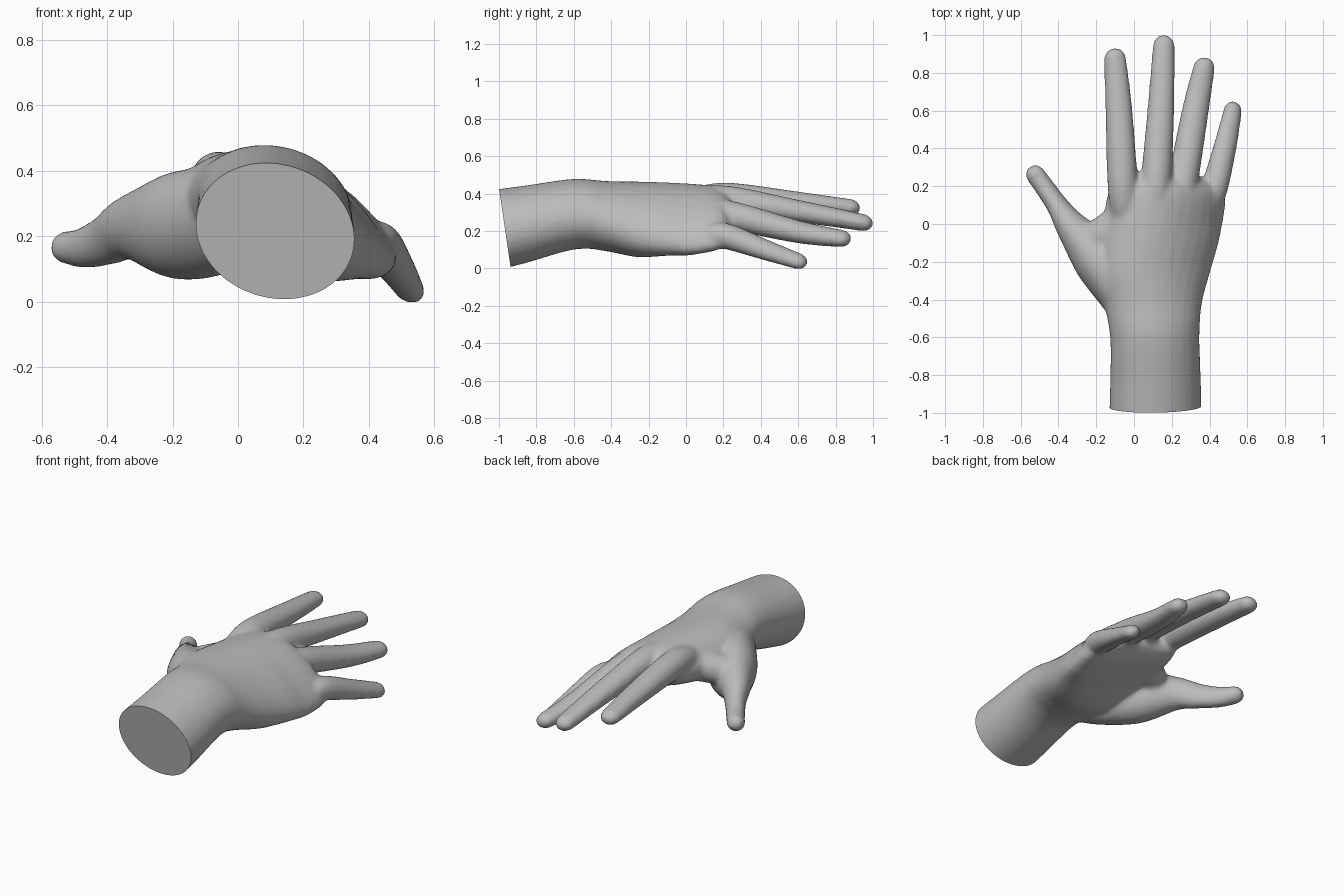
import bpy
import bmesh
from math import sin, cos, pi, radians
from mathutils import Vector, Matrix

old = bpy.data.objects.get("Cube")
if old:
    bpy.data.objects.remove(old, do_unlink=True)

SIDES = 28
PAD = 0.004  # makes up for the shrinkage of the smoothing pass
CIRCLE = [(cos(2 * pi * i / SIDES), sin(2 * pi * i / SIDES)) for i in range(SIDES)]

skin = bpy.data.materials.new("plain_grey")
skin.use_nodes = True
grey = (0.5, 0.5, 0.5, 1)
skin.diffuse_color = grey
skin.node_tree.nodes["Principled BSDF"].inputs["Base Color"].default_value = grey


def spline(rows, steps=6):
    """Catmull-Rom interpolation through rows of numbers."""
    rows = [Vector(row) for row in rows]
    padded = [rows[0]] + rows + [rows[-1]]
    result = []
    for a, b, c, d in zip(padded, padded[1:], padded[2:], padded[3:]):
        for i in range(steps):
            t = i / steps
            result.append(b + (c - a) * (t / 2)
                          + (a * 2 - b * 5 + c * 4 - d) * (t * t / 2)
                          + (b * 3 - a - c * 3 + d) * (t ** 3 / 2))
    return result + [rows[-1]]


def loft(bm, rings):
    """Skin a list of point rings and close both ends."""
    loops = [[bm.verts.new(point) for point in ring] for ring in rings]
    for lower, upper in zip(loops, loops[1:]):
        for i in range(SIDES):
            j = (i + 1) % SIDES
            bm.faces.new((lower[i], lower[j], upper[j], upper[i]))
    bm.faces.new(loops[0][::-1])
    bm.faces.new(loops[-1])


def ellipse(centre, side, up, width, height):
    return [centre + side * width * u + up * height * v for u, v in CIRCLE]


def digit(bm, rows, roll):
    """Round-tipped tube from rows of x, y, z, half width, half thickness."""
    path = spline(rows)
    rings = []
    for k, row in enumerate(path):
        before, after = path[max(k - 1, 0)], path[min(k + 1, len(path) - 1)]
        along = (after - before).to_3d().normalized()
        side = along.cross(Vector((sin(roll), 0, cos(roll)))).normalized()
        up = side.cross(along)
        w, h = row[3] + PAD, row[4] + PAD
        rings.append(ellipse(row.to_3d(), side, up, w, h))
    for k in range(1, 6):
        turn = radians(16 * k)
        rings.append(ellipse(row.to_3d() + along * w * sin(turn), side, up,
                             w * cos(turn), h * cos(turn)))
    loft(bm, rings)
    return row.to_3d(), side, along, up, w, h


def finger(bm, base, middle, tip, roll, size):
    """Finger tapering from a knuckle buried in the palm to its tip."""
    base, middle, tip = Vector(base), Vector(middle), Vector(tip)
    root = base - (middle - base) / 2 - Vector((0, 0, .05))
    widths = (.06, .076, .068, .055)
    heights = (.06, .075, .056, .042)
    rows = [(*point, w * size, h * size)
            for point, w, h in zip((root, base, middle, tip), widths, heights)]
    return digit(bm, rows, roll)


def add_object(name, bm):
    mesh = bpy.data.meshes.new(name)
    bm.to_mesh(mesh)
    bm.free()
    obj = bpy.data.objects.new(name, mesh)
    bpy.context.collection.objects.link(obj)
    return obj


def finish(obj):
    obj.data.materials.clear()
    obj.data.materials.append(skin)
    bpy.ops.object.select_all(action='DESELECT')
    obj.select_set(True)
    bpy.context.view_layer.objects.active = obj
    bpy.ops.object.shade_smooth_by_angle(angle=radians(40))


# Forearm and palm: y, centre x, centre z, half width, half height
palm = [
    (-1.1, .112, .188, .247, .222),
    (-.85, .114, .237, .241, .206),
    (-.6, .11, .289, .237, .188),
    (-.42, .1, .282, .26, .182),
    (-.25, .1, .275, .305, .182),
    (-.05, .142, .294, .317, .15),
    (.17, .172, .308, .31, .114),
    (.25, .14, .32, .24, .06),
]
bm = bmesh.new()
rings = []
for y, cx, cz, a, b in spline(palm):
    # The back of the hand slants and arches more towards the knuckles
    spread = min(max(2 * y + 1, 0), 1)
    slant, arch, fullness = -.1 - .2 * spread, .08 * spread, 1 + .22 * spread
    rings.append([(cx + a * u, y, cz + b * v * (fullness if v < 0 else 1)
                   + slant * a * u - arch * u * u) for u, v in CIRCLE])
loft(bm, rings)

# Skin web between thumb and palm
web = [(-.28, -.08, .24, .09, .08), (-.2, -.075, .275, .09, .085),
       (-.06, 0, .31, .11, .09)]
digit(bm, web, 0)

# Fingers and thumb
thumb = [
    (0, -.5, .28, .1, .13), (-.06, -.36, .25, .13, .16),
    (-.19, -.18, .23, .134, .16), (-.325, -.02, .225, .083, .098),
    (-.4, .09, .188, .055, .074), (-.47, .19, .164, .049, .059),
    (-.523, .262, .165, .048, .046),
]
tips = {
    "index": finger(bm, (-.06, .2, .38), (-.08, .6, .35), (-.1, .875, .325), 0, 1),
    "middle": finger(bm, (.115, .2, .365), (.142, .6, .305), (.158, .944, .245), .1, 1),
    "ring": finger(bm, (.255, .2, .29), (.325, .6, .195), (.371, .827, .16), .25, 1),
    "little": finger(bm, (.43, .2, .175), (.485, .42, .1), (.523, .6, .038), .5, .87),
    "thumb": digit(bm, thumb, -.25),
}
bmesh.ops.recalc_face_normals(bm, faces=bm.faces)
hand = add_object("hand", bm)

# Blend the overlapping solids into one continuous skin
remesh = hand.modifiers.new("blend", 'REMESH')
remesh.mode = 'VOXEL'
remesh.voxel_size = 0.012
soften = hand.modifiers.new("soften", 'SMOOTH')
soften.factor = 0.5
soften.iterations = 12
graph = bpy.context.evaluated_depsgraph_get()
blended = bpy.data.meshes.new_from_object(hand.evaluated_get(graph))
hand.modifiers.clear()
hand.data = blended

# Flat slanted cut across the forearm
bm = bmesh.new()
bm.from_mesh(blended)
bmesh.ops.bisect_plane(bm, geom=bm.verts[:] + bm.edges[:] + bm.faces[:],
                       plane_co=(0, -1, .43), plane_no=(0, -.43, -.063),
                       clear_outer=True)
bmesh.ops.holes_fill(bm, edges=[e for e in bm.edges if e.is_boundary], sides=0)
bmesh.ops.recalc_face_normals(bm, faces=bm.faces)
bm.to_mesh(blended)
bm.free()
finish(hand)

# Shallow fingernails
for name, (end, side, along, up, w, h) in tips.items():
    bm = bmesh.new()
    bmesh.ops.create_uvsphere(bm, u_segments=20, v_segments=12, radius=1)
    axes = Matrix((side * w * .55, along * w * .7, up * h * .28)).transposed()
    place = Matrix.Translation(end + up * h * .7 - along * w * .2)
    bm.transform(place @ axes.to_4x4())
    finish(add_object(name + "_nail", bm))
